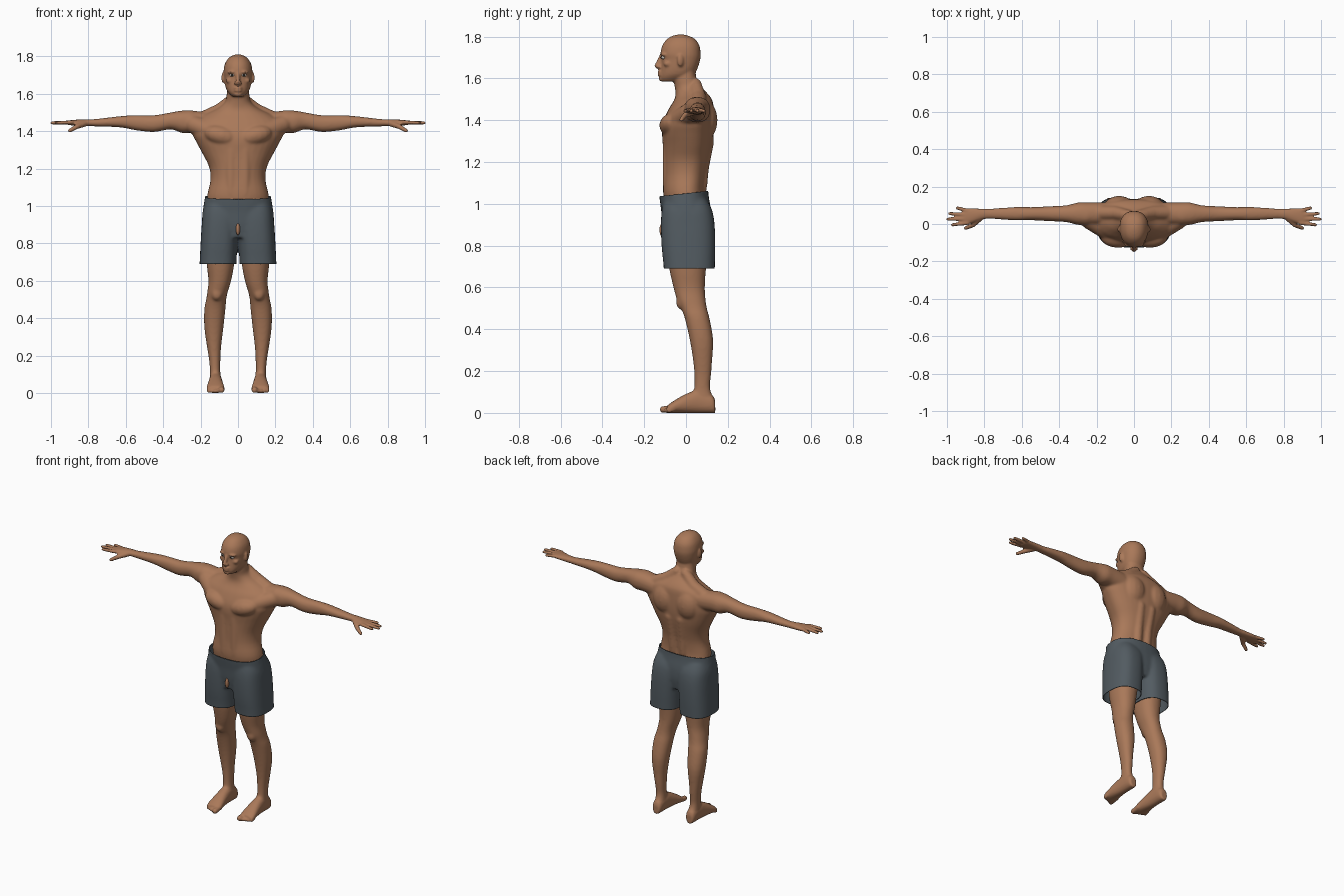
import bpy, bmesh
from math import cos, pi, sin, tau
from mathutils import Matrix, Vector

cube = bpy.data.objects.get("Cube")
if cube:
    bpy.data.objects.remove(cube, do_unlink=True)


def material(name, red, green, blue):
    result = bpy.data.materials.new(name)
    result.use_nodes = True
    result.diffuse_color = (red, green, blue, 1)
    shader = result.node_tree.nodes["Principled BSDF"]
    shader.inputs["Base Color"].default_value = (red, green, blue, 1)
    return result


skin = material("skin", .4, .19, .1)
cloth = material("grey_cloth", .085, .105, .12)
eye_white = material("eye_white", .55, .5, .45)
iris_dark = material("iris_dark", .03, .025, .02)


def spline(rows, steps=3):
    """Smooth curve through rows of numbers."""
    result = []
    last = len(rows) - 1
    for i in range(last):
        before, start, end, after = rows[max(i - 1, 0)], rows[i], rows[i + 1], rows[min(i + 2, last)]
        for step in range(steps):
            t = step / steps
            result.append([q + t / 2 * (r - p + t * (2 * p - 5 * q + 4 * r - w + t * (3 * (q - r) + w - p)))
                           for p, q, r, w in zip(before, start, end, after)])
    return result + [rows[-1]]


def bridge(bm, outlines):
    """Closed skin over a row of point rings."""
    rings = [[bm.verts.new(point) for point in outline] for outline in outlines]
    for lower, upper in zip(rings, rings[1:]):
        for k in range(len(lower)):
            bm.faces.new((lower[k], lower[k - 1], upper[k - 1], upper[k]))
    bm.faces.new(rings[0])
    bm.faces.new(rings[-1])


def circle(sides):
    return [(cos(tau * k / sides), sin(tau * k / sides)) for k in range(sides)]


def loft(bm, axis, rows, power=2.2, middle=.5):
    """Rows are (station, u_min, u_max, v_min, v_max) along an axis."""
    outlines = []
    for station, u_min, u_max, v_min, v_max in spline(rows):
        u_mid = (u_min + u_max) / 2
        v_mid = v_min + (v_max - v_min) * middle
        outline = []
        for spoke in circle(32):
            across, along = (abs(q) ** (2 / power) * (1 if q > 0 else -1) for q in spoke)
            u = u_mid + across * (u_max - u_min) / 2
            v = v_mid + along * ((v_max - v_mid) if along > 0 else (v_mid - v_min))
            outline.append({"x": (station, u, v), "y": (u, station, v), "z": (u, v, station)}[axis])
        outlines.append(outline)
    bridge(bm, outlines)


def column(bm, rows, **options):
    """Upright symmetric loft from (height, half_width, front, back) rows."""
    loft(bm, "z", [(z, -half, half, front, back) for z, half, front, back in rows], **options)


def ball(bm, at, size, turn=0, axis="Y"):
    place = Matrix.Translation(at) @ Matrix.Rotation(turn, 4, axis) @ Matrix.Diagonal((*size, 1))
    bridge(bm, [[place @ Vector((x * sin(pi * j / 12), y * sin(pi * j / 12), cos(pi * j / 12)))
                 for x, y in circle(16)] for j in range(1, 12)])


def tube(bm, *points):
    """Round-ended tube through (x, y, z, radius) points."""
    for x, y, z, radius in points:
        ball(bm, (x, y, z), (radius, radius, radius))
    for start, end in zip(points, points[1:]):
        facing = (Vector(end[:3]) - Vector(start[:3])).to_track_quat("Z", "Y")
        bridge(bm, [[Vector(point[:3]) + facing @ Vector((x, y, 0)) * point[3] for x, y in circle(16)]
                    for point in (start, end)])


def mirror(bm):
    copy = bmesh.ops.duplicate(bm, geom=bm.verts[:] + bm.edges[:] + bm.faces[:])["geom"]
    copied_verts = [item for item in copy if isinstance(item, bmesh.types.BMVert)]
    bmesh.ops.scale(bm, vec=(-1, 1, 1), verts=copied_verts)


def make(name, bm, surface):
    bmesh.ops.recalc_face_normals(bm, faces=bm.faces[:])
    mesh = bpy.data.meshes.new(name)
    bm.to_mesh(mesh)
    bm.free()
    mesh.shade_smooth()
    mesh.materials.append(surface)
    result = bpy.data.objects.new(name, mesh)
    bpy.context.scene.collection.objects.link(result)
    return result


def fuse(bm, voxel):
    """Melt overlapping volumes into one surface and return it as a bmesh."""
    helper = make("fuse_helper", bm, skin)
    remesh = helper.modifiers.new("Remesh", "REMESH")
    remesh.mode = "VOXEL"
    remesh.voxel_size = voxel
    depsgraph = bpy.context.evaluated_depsgraph_get()
    mesh = bpy.data.meshes.new_from_object(helper.evaluated_get(depsgraph))
    bpy.data.objects.remove(helper, do_unlink=True)
    result = bmesh.new()
    result.from_mesh(mesh)
    bpy.data.meshes.remove(mesh)
    return result


def soften(bm, times, rule=lambda point: True):
    chosen = [vert for vert in bm.verts if rule(vert.co)]
    for _ in range(times):
        bmesh.ops.smooth_vert(bm, verts=chosen, factor=.5, use_axis_x=True, use_axis_y=True, use_axis_z=True)


# Arm and palm: (x, height, half depth, half thickness), the hand drifting forward
body = bmesh.new()
arm = []
for x, z, depth, thick in ((.16, 1.44, .06, .06), (.25, 1.45, .06, .06), (.3, 1.45, .06, .06),
                           (.36, 1.455, .045, .045), (.45, 1.44, .04, .045), (.55, 1.445, .035, .04),
                           (.63, 1.45, .036, .03), (.76, 1.445, .028, .02), (.81, 1.445, .028, .018),
                           (.85, 1.445, .036, .017), (.89, 1.445, .043, .014), (.91, 1.445, .04, .011)):
    y = min(.055, .175 - .15 * x)
    arm.append((x, y - depth, y + depth, z - thick, z + thick))
loft(body, "x", arm)

# Fingers and thumb
for i, reach in enumerate((.975, 1, .99, .95)):
    tube(body, (.89, .005 + .022 * i, 1.447, .011), (reach - .005, -.004 + .03 * i, 1.444, .009))
tube(body, (.82, .035, 1.44, .017), (.86, -.005, 1.425, .013), (.9, -.022, 1.402, .01))

# Shoulder, trapezius, chest, shoulder blade, spine and stomach muscles
ball(body, (.26, .05, 1.453), (.07, .06, .06))
tube(body, (.03, .045, 1.57, .03), (.1, .06, 1.51, .037), (.2, .06, 1.46, .04))
ball(body, (.085, -.065, 1.375), (.1, .063, .055), turn=-.25)
tube(body, (.12, -.05, 1.39, .05), (.235, .02, 1.435, .05))
ball(body, (.08, .085, 1.4), (.085, .066, .1))
tube(body, (.035, .07, 1.07, .03), (.035, .08, 1.17, .03), (.04, .1, 1.3, .035))
tube(body, (.037, -.08, 1.07, .03), (.037, -.078, 1.3, .035))

# Leg and kneecap: (height, inner, outer, front, back)
loft(body, "z", [(.03, .09, .15, .03, .14), (.07, .09, .15, .03, .13), (.12, .095, .15, .04, .115),
                 (.18, .094, .155, .04, .12), (.25, .09, .166, .034, .125), (.35, .078, .18, .018, .13),
                 (.45, .067, .18, -.005, .113), (.5, .063, .17, -.024, .1), (.54, .055, .164, -.043, .094),
                 (.6, .037, .158, -.06, .09), (.69, .02, .167, -.08, .096), (.78, .014, .168, -.09, .11),
                 (.92, .01, .16, -.085, .11)])
ball(body, (.113, -.022, .53), (.03, .026, .037))

# Foot and toes: (y, half width, height)
loft(body, "y", [(y, .12 - half, .12 + half, 0, height) for y, half, height in
                 ((.14, .018, .055), (.125, .03, .085), (.06, .034, .11), (.02, .037, .1),
                  (-.03, .043, .075), (-.07, .048, .05), (-.09, .042, .035))])
for i in range(5):
    radius = .011 if i else .016
    x = .088 + .017 * i
    tube(body, (x, -.06, radius + .007, radius), (x, -.11 + .007 * i, radius, radius))

# Brow, cheek, ear and nostril
ball(body, (.031, -.103, 1.716), (.027, .02, .008), turn=.12)
ball(body, (.045, -.088, 1.67), (.02, .02, .015))
ball(body, (.079, -.026, 1.686), (.009, .017, .029), turn=.3, axis="Z")
ball(body, (.012, -.13, 1.656), (.009, .011, .008))
mirror(body)

# Trunk and neck
column(body, [(.92, .155, -.085, .105), (1, .165, -.1, .1), (1.06, .164, -.11, .088), (1.14, .147, -.107, .095),
              (1.21, .155, -.108, .11), (1.28, .19, -.11, .125), (1.34, .222, -.115, .133),
              (1.39, .245, -.11, .135), (1.45, .235, -.085, .133), (1.49, .18, -.06, .128), (1.52, .115, -.05, .11),
              (1.555, .07, -.053, .078), (1.6, .06, -.06, .05), (1.66, .058, -.05, .045)], middle=.58)

# Skull, nose, lips and chin
column(body, [(1.585, .03, -.118, -.02), (1.6, .046, -.125, .01), (1.62, .061, -.124, .04), (1.65, .07, -.12, .056),
              (1.69, .075, -.117, .068), (1.72, .077, -.122, .07), (1.76, .07, -.112, .063),
              (1.79, .051, -.088, .04), (1.804, .03, -.062, .01), (1.81, .01, -.035, -.015)], middle=.55)
tube(body, (0, -.117, 1.71, .009), (0, -.138, 1.66, .0125))
for height in (1.631, 1.616):
    ball(body, (0, -.122, height), (.023, .015, .0065))
ball(body, (0, -.115, 1.597), (.022, .015, .012))

# Fuse the body, softening the large forms more than the face, hands and feet
body = fuse(body, .006)
soften(body, 7, lambda point: .09 < point.z < 1.57 and abs(point.x) < .79)
soften(body, 1)
make("body", body, skin)

# Eyes
for side, x in (("left", .031), ("right", -.031)):
    eye = bmesh.new()
    ball(eye, (x, -.106, 1.7), (.014, .0125, .009))
    make(side + "_eye", eye, eye_white)
    iris = bmesh.new()
    ball(iris, (x, -.1155, 1.7), (.006, .0055, .0055))
    make(side + "_iris", iris, iris_dark)

# Shorts: two loose legs and a hip section, trimmed open at waist and hems
shorts = bmesh.new()
loft(shorts, "z", [(.63, .01, .207, -.105, .137), (.7, .008, .205, -.107, .138), (.8, .003, .2, -.117, .14),
                   (.9, -.004, .194, -.12, .137), (.97, -.01, .187, -.116, .125), (1.02, 0, .17, -.105, .1)], power=2.6)
mirror(shorts)
column(shorts, [(.83, .18, -.1, .11), (.9, .193, -.113, .122), (.97, .189, -.119, .12),
                (1.04, .178, -.128, .108), (1.11, .17, -.13, .104)], power=2.4)
shorts = fuse(shorts, .007)
soften(shorts, 6)
waist, hem = Vector((0, 0, 1.05)), Vector((0, 0, .69))
for point, outward in ((waist, Vector((0, -.11, 1))), (hem, Vector((0, 0, -1)))):
    everything = shorts.verts[:] + shorts.edges[:] + shorts.faces[:]
    bmesh.ops.bisect_plane(shorts, geom=everything, plane_co=point, plane_no=outward, clear_outer=True)
shell = make("shorts", shorts, cloth).modifiers.new("Thickness", "SOLIDIFY")
shell.thickness = .004

# Small opening at the front of the shorts
opening = bmesh.new()
ball(opening, (0, -.112, .875), (.011, .015, .032))
make("front_opening", opening, skin)
